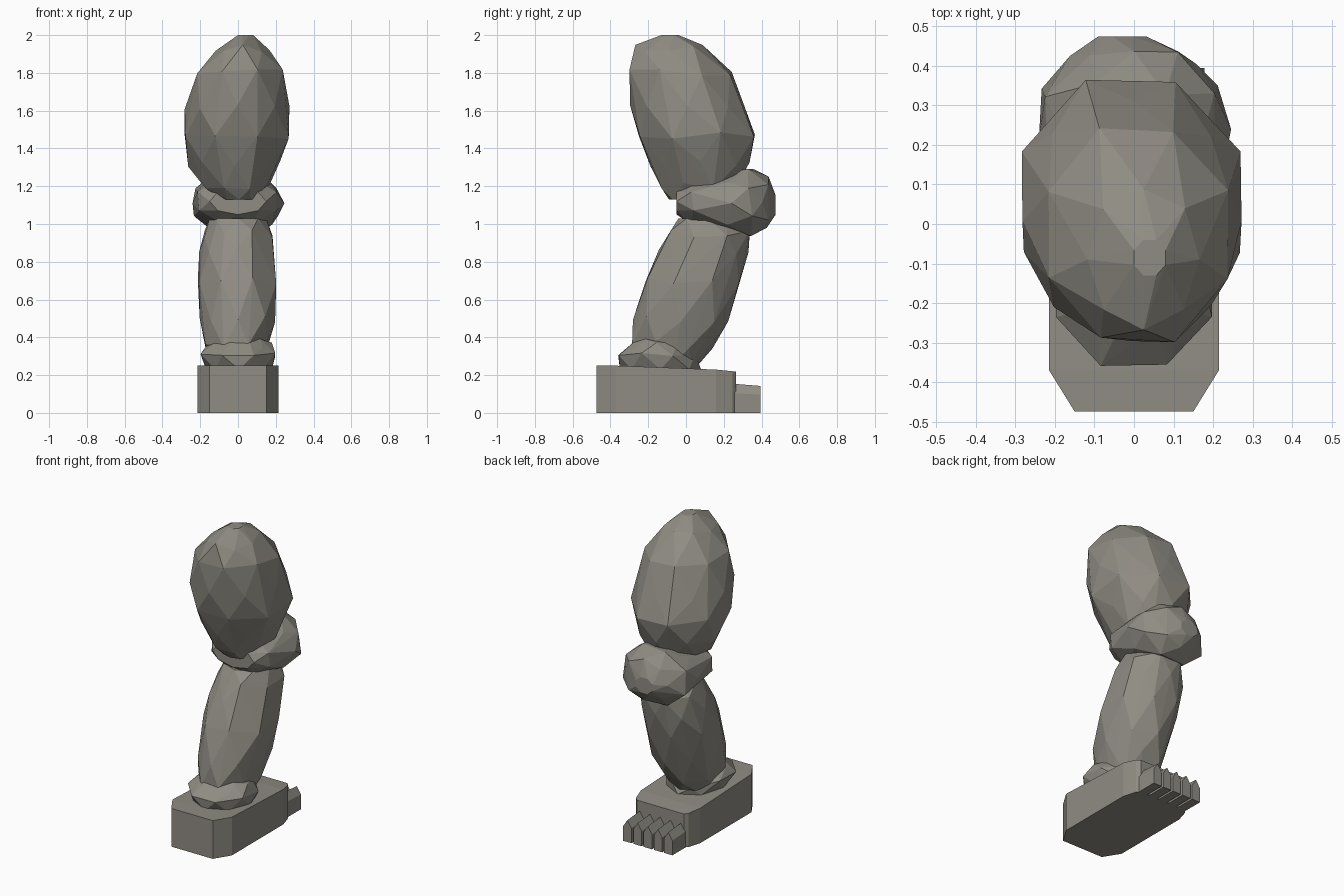
import bpy, bmesh, math, random

if "Cube" in bpy.data.objects:
    bpy.data.objects.remove(bpy.data.objects["Cube"])

random.seed(4)

stone = bpy.data.materials.new("grey_stone")
stone.diffuse_color = (0.28, 0.265, 0.23, 1)
stone.use_nodes = True
stone.node_tree.nodes["Principled BSDF"].inputs["Base Color"].default_value = stone.diffuse_color


def finish(name, bm):
    bmesh.ops.recalc_face_normals(bm, faces=bm.faces)
    me = bpy.data.meshes.new(name)
    bm.to_mesh(me)
    bm.free()
    me.materials.append(stone)
    ob = bpy.data.objects.new(name, me)
    bpy.context.collection.objects.link(ob)
    return ob


def boulder(name, rings, along="z", sides=8):
    """Faceted rock: hull of staggered rings (position, a0, a1, b0, b1)."""
    bm = bmesh.new()
    last = len(rings) - 1
    for i, (pos, a0, a1, b0, b1) in enumerate(rings):
        inner = 0 < i < last
        turn = 0.5 * (i % 2)
        grow = 1 / math.cos(math.pi / sides) if i % 2 else 1.0
        for k in range(sides):
            t = 2 * math.pi * (k + turn) / sides
            r = grow * (random.uniform(0.97, 1.02) if inner else 1)
            a = (a0 + a1) / 2 + (a1 - a0) / 2 * r * math.cos(t)
            b = (b0 + b1) / 2 + (b1 - b0) / 2 * r * math.sin(t)
            p = pos + (random.uniform(-0.02, 0.02) if inner else 0)
            bm.verts.new((a, b, p) if along == "z" else (a, p, b))
    res = bmesh.ops.convex_hull(bm, input=bm.verts)
    loose = {g for g in res["geom_interior"] + res["geom_unused"]
             if isinstance(g, bmesh.types.BMVert)}
    bmesh.ops.delete(bm, geom=list(loose), context="VERTS")
    return finish(name, bm)


def prism(name, outline, to_bottom, to_top):
    """Solid between two mapped copies of an outline."""
    bm = bmesh.new()
    lo = [bm.verts.new(to_bottom(*p)) for p in outline]
    hi = [bm.verts.new(to_top(*p)) for p in outline]
    n = len(outline)
    bm.faces.new(lo[::-1])
    bm.faces.new(hi)
    for i in range(n):
        j = (i + 1) % n
        bm.faces.new((lo[i], lo[j], hi[j], hi[i]))
    bmesh.ops.triangulate(bm, faces=[f for f in bm.faces if len(f.verts) > 4])
    return finish(name, bm)


# Thigh
boulder("thigh", [
    (1.13, -0.08, 0.09, -0.09, 0.04),
    (1.20, -0.17, 0.16, -0.13, 0.26),
    (1.32, -0.26, 0.22, -0.19, 0.34),
    (1.47, -0.28, 0.265, -0.25, 0.36),
    (1.62, -0.285, 0.28, -0.30, 0.315),
    (1.80, -0.22, 0.235, -0.295, 0.24),
    (1.93, -0.12, 0.17, -0.27, 0.09),
    (2.00, 0.00, 0.08, -0.13, -0.04)])

# Knee, built along y
boulder("knee", [
    (-0.05, -0.15, 0.15, 1.05, 1.19),
    (0.04, -0.21, 0.21, 1.00, 1.24),
    (0.22, -0.245, 0.25, 0.95, 1.27),
    (0.34, -0.23, 0.21, 0.94, 1.295),
    (0.42, -0.16, 0.16, 0.98, 1.25),
    (0.475, -0.09, 0.03, 1.05, 1.15)], along="y")

# Shin
boulder("shin", [
    (0.26, -0.14, 0.13, -0.20, 0.07),
    (0.36, -0.17, 0.15, -0.285, 0.14),
    (0.50, -0.20, 0.20, -0.28, 0.22),
    (0.70, -0.21, 0.20, -0.21, 0.285),
    (0.85, -0.21, 0.19, -0.145, 0.335),
    (0.95, -0.18, 0.18, -0.08, 0.34),
    (1.03, -0.15, 0.15, -0.04, 0.26)])

# Ankle
boulder("ankle", [
    (0.23, -0.17, 0.18, -0.35, 0.08),
    (0.30, -0.20, 0.20, -0.355, 0.05),
    (0.355, -0.17, 0.18, -0.315, 0.00),
    (0.39, -0.10, 0.12, -0.26, -0.10)])

# Foot block with chamfered corners and a top sloping to the toes
half = [(0.15, -0.475), (0.215, -0.37), (0.215, 0.16), (0.19, 0.245), (0.17, 0.265)]
outline = half + [(-x, y) for x, y in reversed(half)]
prism("foot", outline,
      lambda x, y: (x, y, 0),
      lambda x, y: (x, y, 0.25 - max(0, y + 0.05) * 0.1))

# Five gabled toes
for i in range(5):
    cx = (i - 2) * 0.074
    w = 0.03
    section = [(cx - w, 0), (cx + w, 0), (cx + w, 0.105), (cx, 0.155), (cx - w, 0.105)]
    prism(f"toe_{i + 1}", section,
          lambda x, z: (x, 0.24, z),
          lambda x, z: (x, 0.395, z * 0.92))
